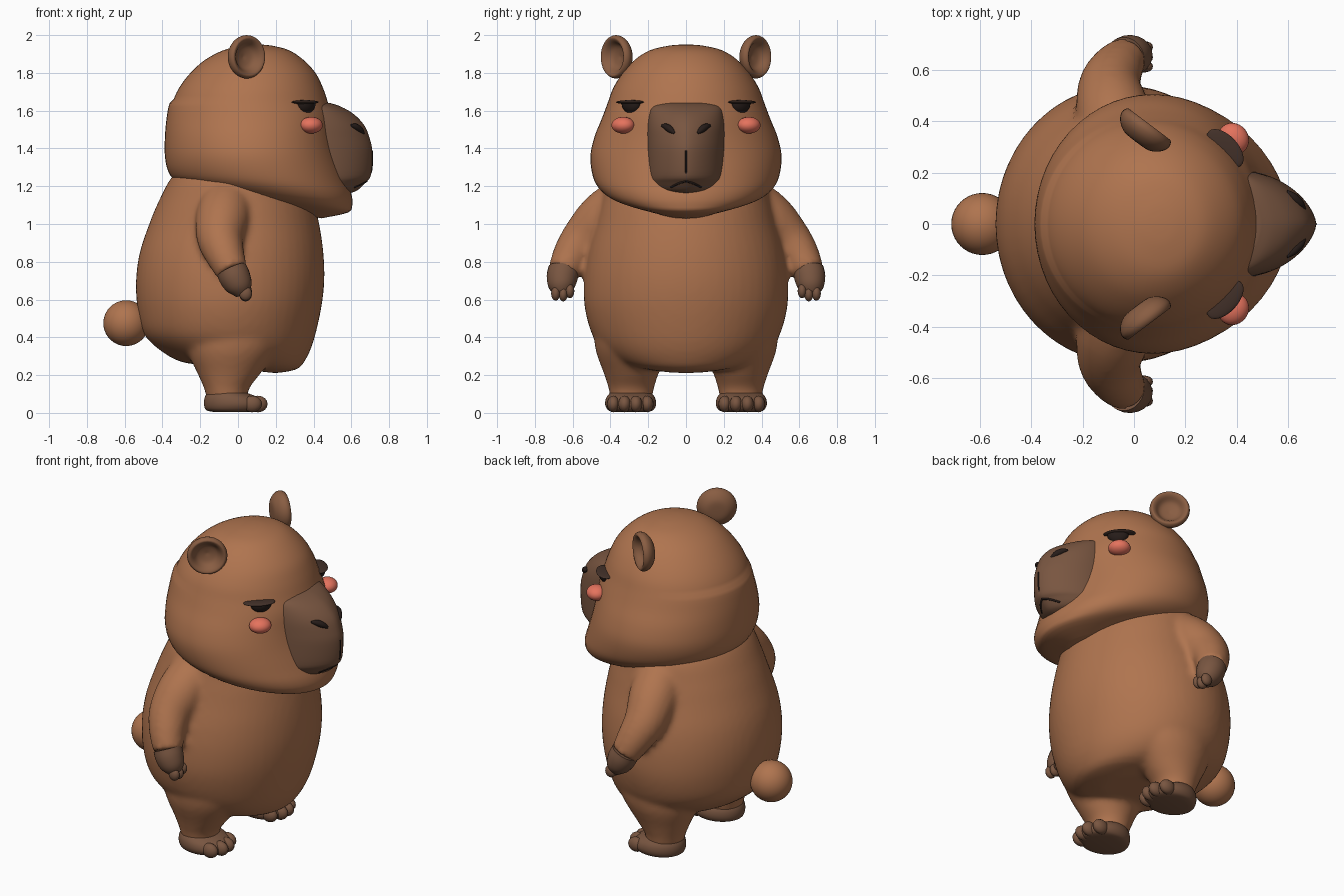
import bpy, bmesh, math
from mathutils import Vector, Matrix

if "Cube" in bpy.data.objects:
    bpy.data.objects.remove(bpy.data.objects["Cube"])


def material(name, rgb):
    m = bpy.data.materials.new(name)
    m.diffuse_color = (*rgb, 1)
    m.use_nodes = True
    m.node_tree.nodes["Principled BSDF"].inputs["Base Color"].default_value = m.diffuse_color
    return m


FUR = material("warm_fur", (0.43, 0.175, 0.078))
DARK = material("dark_fur", (0.19, 0.092, 0.052))
EAR = material("ear_fur", (0.25, 0.11, 0.055))
BLUSH = material("blush", (0.78, 0.17, 0.11))
LID = material("eyelid", (0.055, 0.03, 0.022))
INK = material("near_black", (0.02, 0.012, 0.01))


def smooth_rows(rows, n=4):
    """Catmull-Rom interpolation of equal-length rows."""
    out = []
    for i in range(len(rows) - 1):
        a, b = rows[max(i - 1, 0)], rows[i]
        c, d = rows[i + 1], rows[min(i + 2, len(rows) - 1)]
        for k in range(n):
            t = k / n
            out.append([0.5 * (2 * q + (r - p) * t + (2 * p - 5 * q + 4 * r - s) * t * t
                               + (3 * q - p - 3 * r + s) * t ** 3)
                        for p, q, r, s in zip(a, b, c, d)])
    out.append(list(rows[-1]))
    return out


def skin(bm, rings):
    """Bridge rings of points and cap both ends."""
    vs = [[bm.verts.new(p) for p in ring] for ring in rings]
    n = len(vs[0])
    for a, b in zip(vs, vs[1:]):
        for i in range(n):
            j = (i + 1) % n
            bm.faces.new((a[i], a[j], b[j], b[i]))
    bm.faces.new(vs[0])
    bm.faces.new(vs[-1])


def loft(bm, rows, cy=0, seg=56):
    """Stacked ellipses: z at back, z at front, x back, x front, half width."""
    rings = []
    for zb, zf, xb, xf, hy in smooth_rows(rows):
        ring = []
        for i in range(seg):
            a = math.tau * i / seg
            f = (1 + math.cos(a)) / 2
            ring.append((xb + (xf - xb) * f, cy + hy * math.sin(a), zb + (zf - zb) * f))
        rings.append(ring)
    skin(bm, rings)


def tube(bm, rows, seg=24, n=4):
    """Tapered tube along x, y, z, radius."""
    rows = smooth_rows(rows, n)
    pts = [Vector(r[:3]) for r in rows]
    rings = []
    for i, p in enumerate(pts):
        t = (pts[min(i + 1, len(pts) - 1)] - pts[max(i - 1, 0)]).normalized()
        ref = Vector((1, 0, 0)) if abs(t.x) < 0.9 else Vector((0, 0, 1))
        u = t.cross(ref).normalized()
        v = t.cross(u)
        r = rows[i][3]
        rings.append([p + r * (u * math.cos(math.tau * k / seg) + v * math.sin(math.tau * k / seg))
                      for k in range(seg)])
    skin(bm, rings)


def ball(bm, c, r, yaw=0, seg=28):
    m = (Matrix.Translation(c) @ Matrix.Rotation(math.radians(yaw), 4, 'Z')
         @ Matrix.Diagonal((*r, 1)))
    return bmesh.ops.create_uvsphere(bm, u_segments=seg, v_segments=seg // 2, radius=1, matrix=m)["verts"]


def finish(bm, name, mat, mirror=False):
    bmesh.ops.recalc_face_normals(bm, faces=bm.faces)
    me = bpy.data.meshes.new(name)
    bm.to_mesh(me)
    bm.free()
    for p in me.polygons:
        p.use_smooth = True
    me.set_sharp_from_angle(angle=math.radians(50))
    me.materials.append(mat)
    ob = bpy.data.objects.new(name, me)
    bpy.context.collection.objects.link(ob)
    if mirror:
        mod = ob.modifiers.new("mirror", 'MIRROR')
        mod.use_axis = (False, True, False)
        mod.use_mirror_merge = False
    return ob


# Torso, arms and legs blended into one skin
bm = bmesh.new()
loft(bm, [(.25, .21, -.15, .20, .15), (.27, .23, -.30, .31, .30), (.33, .28, -.41, .357, .41),
          (.42, .38, -.50, .40, .49), (.55, .55, -.532, .44, .535), (.70, .70, -.54, .457, .54),
          (.85, .85, -.52, .452, .52), (1.0, 1.0, -.47, .43, .48), (1.12, 1.12, -.42, .40, .45),
          (1.25, 1.25, -.35, .35, .41), (1.35, 1.35, -.25, .25, .30)])
for s in (1, -1):
    tube(bm, [(-.05, s * .30, 1.12, .15), (-.08, s * .43, 1.03, .145), (-.095, s * .53, .93, .125),
              (-.07, s * .60, .84, .105), (-.03, s * .65, .745, .084)])
    loft(bm, [(.07, .07, -.165, .05, .11), (.13, .13, -.18, .06, .12), (.21, .21, -.215, .12, .145),
              (.34, .34, -.27, .21, .19), (.50, .50, -.28, .27, .20)], cy=s * .29)
body = finish(bm, "body", FUR)
rm = body.modifiers.new("blend", 'REMESH')
rm.mode = 'VOXEL'
rm.voxel_size = 0.018
rm.use_smooth_shade = True
sm = body.modifiers.new("soften", 'SMOOTH')
sm.factor = 0.5
sm.iterations = 5

# Head with a wide jaw and a shallow step around the back of the skull
bm = bmesh.new()
loft(bm, [(1.12, 1.03, .05, .44, .16), (1.15, 1.06, -.10, .58, .30), (1.18, 1.10, -.22, .605, .40),
          (1.23, 1.16, -.33, .60, .465), (1.28, 1.24, -.37, .57, .495), (1.36, 1.36, -.387, .53, .506),
          (1.46, 1.46, -.387, .51, .485), (1.56, 1.56, -.378, .50, .445), (1.64, 1.64, -.362, .477, .415),
          (1.72, 1.72, -.325, .45, .385), (1.80, 1.80, -.262, .41, .335), (1.87, 1.87, -.18, .345, .27),
          (1.92, 1.92, -.08, .27, .19), (1.944, 1.944, .02, .18, .09), (1.95, 1.95, .08, .12, .02)])
for v in bm.verts:
    if v.co.z > 1.65 and v.co.x < 0:
        v.co.x *= 0.96
finish(bm, "head", FUR)

# Muzzle: rows of z, tip x, half width
MUZZLE = [(1.165, .60, .13), (1.18, .635, .175), (1.22, .675, .20), (1.26, .704, .208),
          (1.38, .711, .21), (1.45, .698, .21), (1.52, .67, .208), (1.58, .615, .20),
          (1.62, .548, .185), (1.64, .49, .14)]
BASE = .40


def muzzle_x(y, tip, hy):
    return BASE + (tip - BASE) * math.sqrt(max(0, 1 - abs(y / hy) ** 1.6))


def on_muzzle(y, z, r):
    for a, b in zip(MUZZLE, MUZZLE[1:]):
        if a[0] <= z <= b[0]:
            t = (z - a[0]) / (b[0] - a[0])
            return (muzzle_x(y, a[1] + t * (b[1] - a[1]), a[2] + t * (b[2] - a[2])), y, z, r)


bm = bmesh.new()
rings = []
for z, tip, hy in smooth_rows(MUZZLE):
    ys = [-hy * math.cos(math.pi * i / 32) for i in range(33)]
    rings.append([(muzzle_x(y, tip, hy), y, z) for y in ys] + [(.34, hy * .9, z), (.34, -hy * .9, z)])
skin(bm, rings)
finish(bm, "muzzle", DARK)

# Mouth line and nostrils
bm = bmesh.new()
tube(bm, [on_muzzle(0, z, .005) for z in (1.39, 1.34, 1.28, 1.225)], 8)
for s in (1, -1):
    tube(bm, [on_muzzle(s * y, z, .006) for y, z in ((0, 1.228), (.04, 1.215), (.08, 1.195))], 8)
finish(bm, "mouth", INK)
bm = bmesh.new()
tube(bm, [on_muzzle(y, z, r) for y, z, r in
          ((.06, 1.48, .006), (.08, 1.498, .017), (.105, 1.515, .017), (.128, 1.522, .006))], 12)
finish(bm, "nostril", INK, True)

# Sleepy half eyes under flat lids
bm = bmesh.new()
for v in ball(bm, (.362, .29, 1.64), (.035, .062, .055), 43):
    v.co.z = min(v.co.z, 1.64)
finish(bm, "eye", INK, True)
bm = bmesh.new()
ball(bm, (.355, .295, 1.645), (.05, .092, .011), 43)
finish(bm, "eyelid", LID, True)

# Cheeks
bm = bmesh.new()
ball(bm, (.388, .333, 1.523), (.058, .064, .044), 40)
finish(bm, "cheek", BLUSH, True)

# Cupped ears turned outward
bm = bmesh.new()
m = (Matrix.Translation((.038, .36, 1.885)) @ Matrix.Rotation(math.radians(53), 4, 'Z')
     @ Matrix.Rotation(math.radians(90), 4, 'Y'))
cup = smooth_rows([(.002, -.05), (.06, -.046), (.10, -.02), (.115, .012), (.104, .036),
                   (.084, .028), (.055, -.005), (.002, -.018)])
skin(bm, [[m @ Vector((r * math.cos(math.tau * i / 32), r * math.sin(math.tau * i / 32), h))
           for i in range(32)] for r, h in cup])
finish(bm, "ear", EAR, True)

# Hands with small fingers
bm = bmesh.new()
tube(bm, [(-.035, .648, .758, .082), (-.015, .656, .715, .082), (.01, .66, .665, .068),
          (.025, .66, .625, .035)])
for y, z in ((.615, .645), (.65, .628), (.69, .632)):
    ball(bm, (.04, y, z), (.034, .024, .038), seg=16)
finish(bm, "hand", DARK, True)

# Flat-soled feet with toes
bm = bmesh.new()
loft(bm, [(.005, .005, -.13, .08, .09), (.015, .015, -.168, .12, .12), (.045, .045, -.18, .135, .135),
          (.085, .08, -.175, .11, .128), (.125, .105, -.15, .05, .10)], cy=.293)
for y, x in ((.205, .075), (.265, .105), (.325, .105), (.385, .075)):
    ball(bm, (x, y, .047), (.052, .034, .044), seg=16)
finish(bm, "foot", DARK, True)

# Round tail
bm = bmesh.new()
ball(bm, (-.592, 0, .475), (.121, .121, .121), seg=40)
finish(bm, "tail", FUR)
